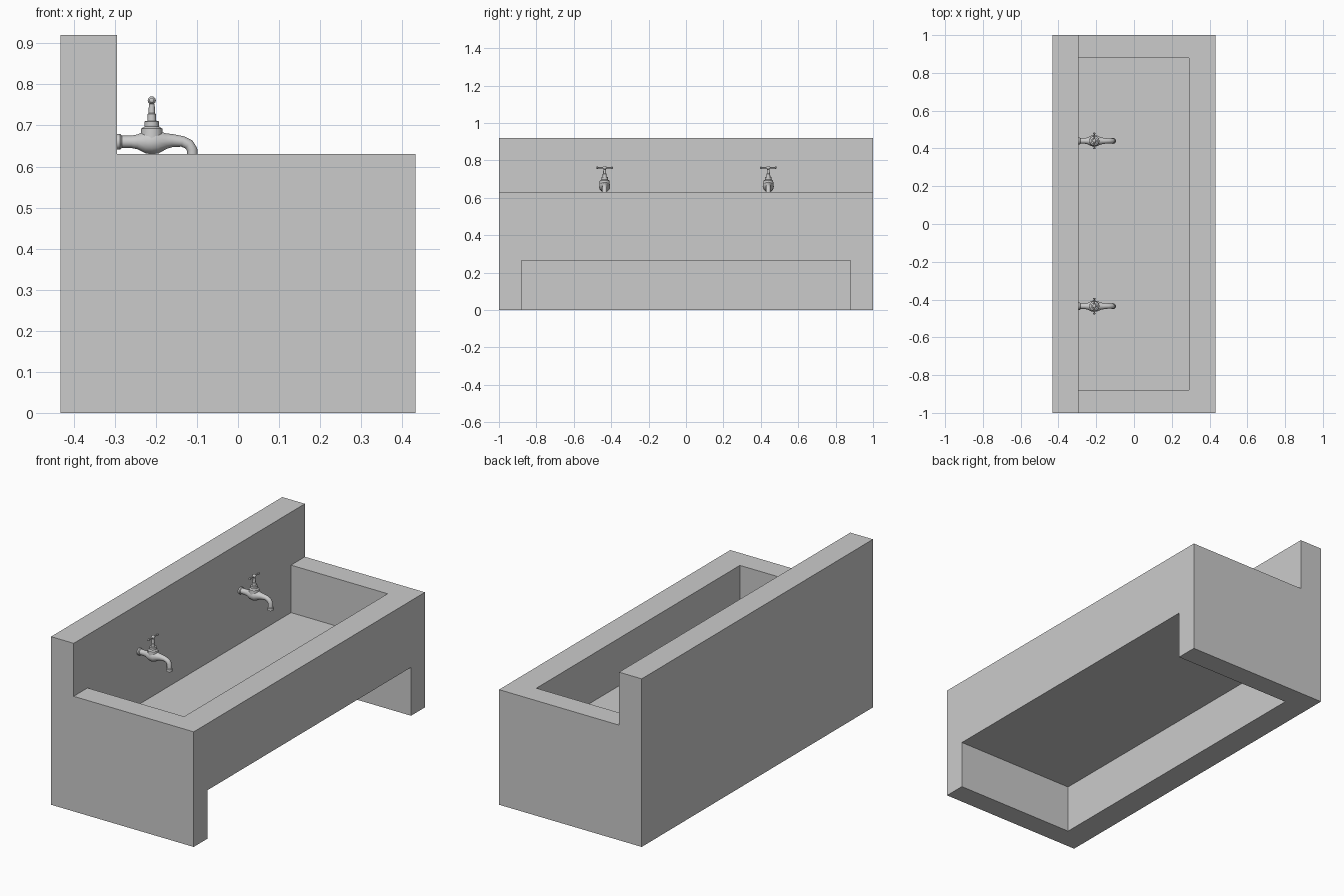
import bpy, bmesh, math
from mathutils import Vector

if "Cube" in bpy.data.objects:
    bpy.data.objects.remove(bpy.data.objects["Cube"])


def make_object(name, bm):
    bmesh.ops.recalc_face_normals(bm, faces=bm.faces[:])
    mesh = bpy.data.meshes.new(name)
    bm.to_mesh(mesh)
    bm.free()
    obj = bpy.data.objects.new(name, mesh)
    bpy.context.collection.objects.link(obj)
    return obj


def box(name, lo, hi):
    lo, hi = Vector(lo), Vector(hi)
    bm = bmesh.new()
    bmesh.ops.create_cube(bm, size=1)
    for v in bm.verts:
        v.co = (lo + hi) / 2 + v.co * (hi - lo)
    return make_object(name, bm)


def activate(obj):
    bpy.ops.object.select_all(action='DESELECT')
    obj.select_set(True)
    bpy.context.view_layer.objects.active = obj


def cut(obj, cutter):
    mod = obj.modifiers.new("cut", 'BOOLEAN')
    mod.operation, mod.solver, mod.object = 'DIFFERENCE', 'EXACT', cutter
    activate(obj)
    bpy.ops.object.modifier_apply(modifier=mod.name)
    bpy.data.objects.remove(cutter)


def tube(name, rings, side, sides=12):
    """Skin round sections (x, y, z, radius) along a path lying square to 'side'."""
    bm = bmesh.new()
    pts = [Vector(r[:3]) for r in rings]
    side = Vector(side)
    loops = []
    for i, p in enumerate(pts):
        tangent = pts[min(i + 1, len(pts) - 1)] - pts[max(i - 1, 0)]
        up = tangent.normalized().cross(side)
        loops.append([bm.verts.new(p + rings[i][3] * (side * math.cos(a) + up * math.sin(a)))
                      for a in (2 * math.pi * k / sides for k in range(sides))])
    for a, b in zip(loops, loops[1:]):
        for k in range(sides):
            n = (k + 1) % sides
            bm.faces.new((a[k], a[n], b[n], b[k]))
    bm.faces.new(loops[0])
    bm.faces.new(loops[-1])
    obj = make_object(name, bm)
    activate(obj)
    bpy.ops.object.shade_smooth_by_angle(angle=math.radians(35))
    return obj


# Trough block with the basin hollow above and the open recess below
trough = box("trough", (-0.432, -1, 0), (0.432, 1, 0.63))
cut(trough, box("basin_cutter", (-0.295, -0.88, 0.37), (0.29, 0.88, 0.8)))
cut(trough, box("recess_cutter", (-0.29, -0.88, -0.2), (0.6, 0.88, 0.265)))

# Raised wall behind the basin
box("back_wall", (-0.432, -1, 0.63), (-0.295, 1, 0.92))

# Tap sections: (x, z, radius), (z, radius) and (y, radius)
BODY = [(-0.297, .66, .019), (-0.287, .66, .019), (-0.283, .66, .015), (-0.26, .66, .015),
        (-0.245, .66, .018), (-0.225, .66, .028), (-0.21, .66, .030), (-0.195, .66, .028),
        (-0.175, .662, .019), (-0.16, .663, .016), (-0.135, .661, .013), (-0.12, .654, .013),
        (-0.112, .642, .013), (-0.111, .618, .013), (-0.111, .616, .016), (-0.111, .602, .016)]
STEM = [(.665, .028), (.692, .026), (.697, .018), (.71, .018), (.711, .011), (.728, .010),
        (.73, .008), (.752, .007)]
HANDLE = [(-.044, .003), (-.042, .006), (-.037, .006), (-.034, .003), (-.011, .004),
          (-.007, .008), (0, .010)]
HANDLE += [(-y, r) for y, r in reversed(HANDLE[:-1])]

# A tap near each end
TX = -0.21
for label, ty in (("near", -0.435), ("far", 0.44)):
    tube(label + "_tap_spout", [(x, ty, z, r) for x, z, r in BODY], (0, 1, 0))
    tube(label + "_tap_stem", [(TX, ty, z, r) for z, r in STEM], (1, 0, 0))
    tube(label + "_tap_handle", [(TX, ty + y, .761, r) for y, r in HANDLE], (1, 0, 0))
